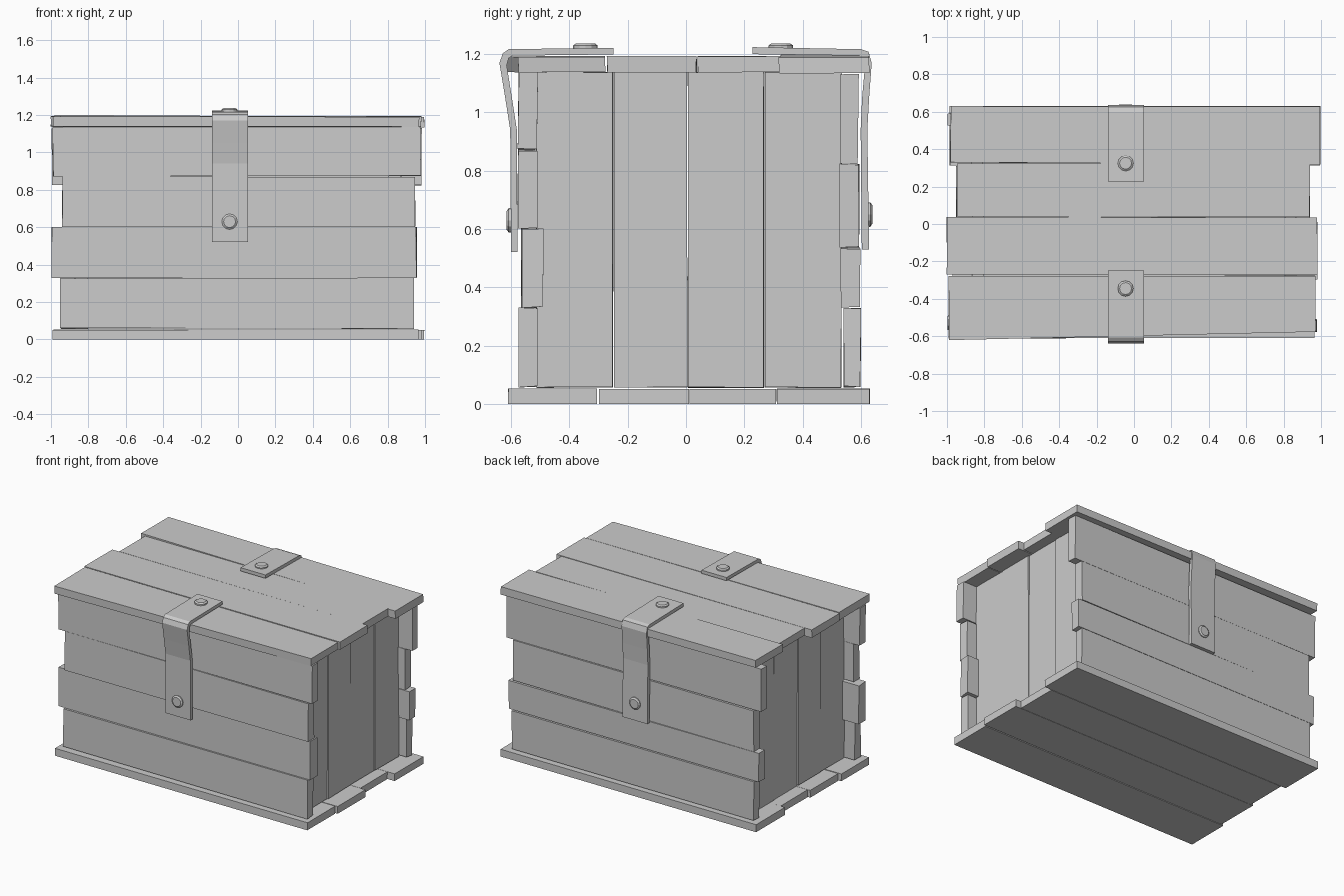
import bpy, bmesh, random
from mathutils import Vector, Matrix

if "Cube" in bpy.data.objects:
    bpy.data.objects.remove(bpy.data.objects["Cube"])

random.seed(4)


def finish(bm, name):
    bmesh.ops.recalc_face_normals(bm, faces=bm.faces)
    me = bpy.data.meshes.new(name)
    bm.to_mesh(me)
    bm.free()
    ob = bpy.data.objects.new(name, me)
    bpy.context.collection.objects.link(ob)
    return ob


def plank(name, x, y, z, taper=None, jitter=0.003):
    """Rough-sawn board; taper(co) may shift each corner."""
    bm = bmesh.new()
    bmesh.ops.create_cube(bm, size=1)
    for v in bm.verts:
        v.co = Vector([r[0] if c < 0 else r[1] for c, r in zip(v.co, (x, y, z))])
        if taper:
            v.co += Vector(taper(v.co))
        v.co += Vector([random.uniform(-jitter, jitter) for _ in range(3)])
        v.co.z = max(v.co.z, 0)
    return finish(bm, name)


# Floor boards: x range, y range
for i, (x, y) in enumerate([((-0.99, 0.965), (-0.61, -0.305)),
                            ((-0.97, 0.98), (-0.298, 0.01)),
                            ((-0.95, 0.94), (0.012, 0.31)),
                            ((-0.985, 0.995), (0.312, 0.63))]):
    plank(f"floor_board_{i + 1}", x, y, (0, 0.052), jitter=0.001)

# Front boards
for i, (x, y, z) in enumerate([((-0.95, 0.94), (-0.573, -0.51), (0.06, 0.328)),
                               ((-0.995, 0.955), (-0.565, -0.49), (0.332, 0.6)),
                               ((-0.94, 0.945), (-0.578, -0.512), (0.603, 0.87)),
                               ((-0.99, 0.975), (-0.575, -0.51), (0.874, 1.137))]):
    plank(f"front_board_{i + 1}", x, y, z)

# Back boards
for i, (x, y, z) in enumerate([((-0.945, 0.93), (0.54, 0.598), (0.06, 0.33)),
                               ((-0.98, 0.955), (0.53, 0.597), (0.333, 0.535)),
                               ((-0.94, 0.925), (0.526, 0.592), (0.538, 0.822)),
                               ((-0.995, 0.98), (0.53, 0.59), (0.826, 1.13))]):
    plank(f"back_board_{i + 1}", x, y, z)

# Upright side boards, mirrored left and right
edges = [-0.515, -0.25, 0.005, 0.27, 0.535]
for side, s in (("right", 1), ("left", -1)):
    for i in range(4):
        off = 0.004 * (i % 2)
        x = sorted((s * (0.805 + off), s * (0.868 + off)))
        plank(f"{side}_board_{i + 1}", x, (edges[i] + 0.002, edges[i + 1] - 0.002),
              (0.057, 1.138), jitter=0.002)

# Lid boards; the outer two are a little crooked
lid = [((-0.99, 0.968), (-0.575, -0.278), lambda c: (0, -0.045 if c.x < 0 and c.y < -0.4 else 0, 0)),
       ((-1.0, 0.98), (-0.27, 0.036), None),
       ((-0.945, 0.94), (0.04, 0.322), None),
       ((-0.98, 0.997), (0.318, 0.628),
        lambda c: (0, 0.012 if c.x < 0 and c.y < 0.4 else 0, 0.01 if c.x < 0 else -0.004))]
for i, (x, y, t) in enumerate(lid):
    plank(f"lid_board_{i + 1}", x, y, (1.139, 1.192), t, 0.002)


def strap(name, outer, inner, x0=-0.14, x1=0.053):
    """Bent metal strip: (y, z) profile extruded along x."""
    bm = bmesh.new()
    rows = [[bm.verts.new((x, *p)) for x in (x0, x1) for p in (o, n)]
            for o, n in zip(outer, inner)]
    for a, b in zip(rows, rows[1:]):
        for j, k in ((0, 1), (1, 3), (3, 2), (2, 0)):
            bm.faces.new((a[j], a[k], b[k], b[j]))
    for r in (rows[0], rows[-1]):
        bm.faces.new((r[0], r[1], r[3], r[2]))
    return finish(bm, name)


def rivet(name, loc, normal):
    """Low-poly stud with a chamfered head."""
    bm = bmesh.new()
    rot = Vector((0, 0, 1)).rotation_difference(Vector(normal)).to_matrix().to_4x4()
    for r1, r2, d, h in ((0.042, 0.042, 0.012, 0), (0.042, 0.032, 0.007, 0.0095)):
        bmesh.ops.create_cone(bm, cap_ends=True, segments=12, radius1=r1, radius2=r2, depth=d,
                              matrix=Matrix.Translation(loc) @ rot @ Matrix.Translation((0, 0, h)))
    return finish(bm, name)


# Front strap
strap("front_strap",
      [(-0.248, 1.222), (-0.608, 1.217), (-0.628, 1.203), (-0.64, 1.17), (-0.62, 1.05), (-0.603, 0.94), (-0.6, 0.522)],
      [(-0.248, 1.199), (-0.595, 1.195), (-0.608, 1.186), (-0.615, 1.162), (-0.597, 1.05), (-0.58, 0.94), (-0.578, 0.522)])
# Back strap
strap("back_strap",
      [(0.228, 1.224), (0.6, 1.217), (0.626, 1.208), (0.637, 1.17), (0.628, 1.05), (0.622, 0.94), (0.628, 0.53)],
      [(0.228, 1.2), (0.595, 1.195), (0.607, 1.186), (0.614, 1.162), (0.604, 1.05), (0.599, 0.94), (0.603, 0.53)])

# Rivets
rivet("front_rivet", (-0.045, -0.602, 0.63), (0, -1, 0))
rivet("back_rivet", (-0.045, 0.626, 0.65), (0, 1, 0))
rivet("lid_front_rivet", (-0.045, -0.345, 1.224), (0, 0, 1))
rivet("lid_back_rivet", (-0.045, 0.325, 1.224), (0, 0, 1))
